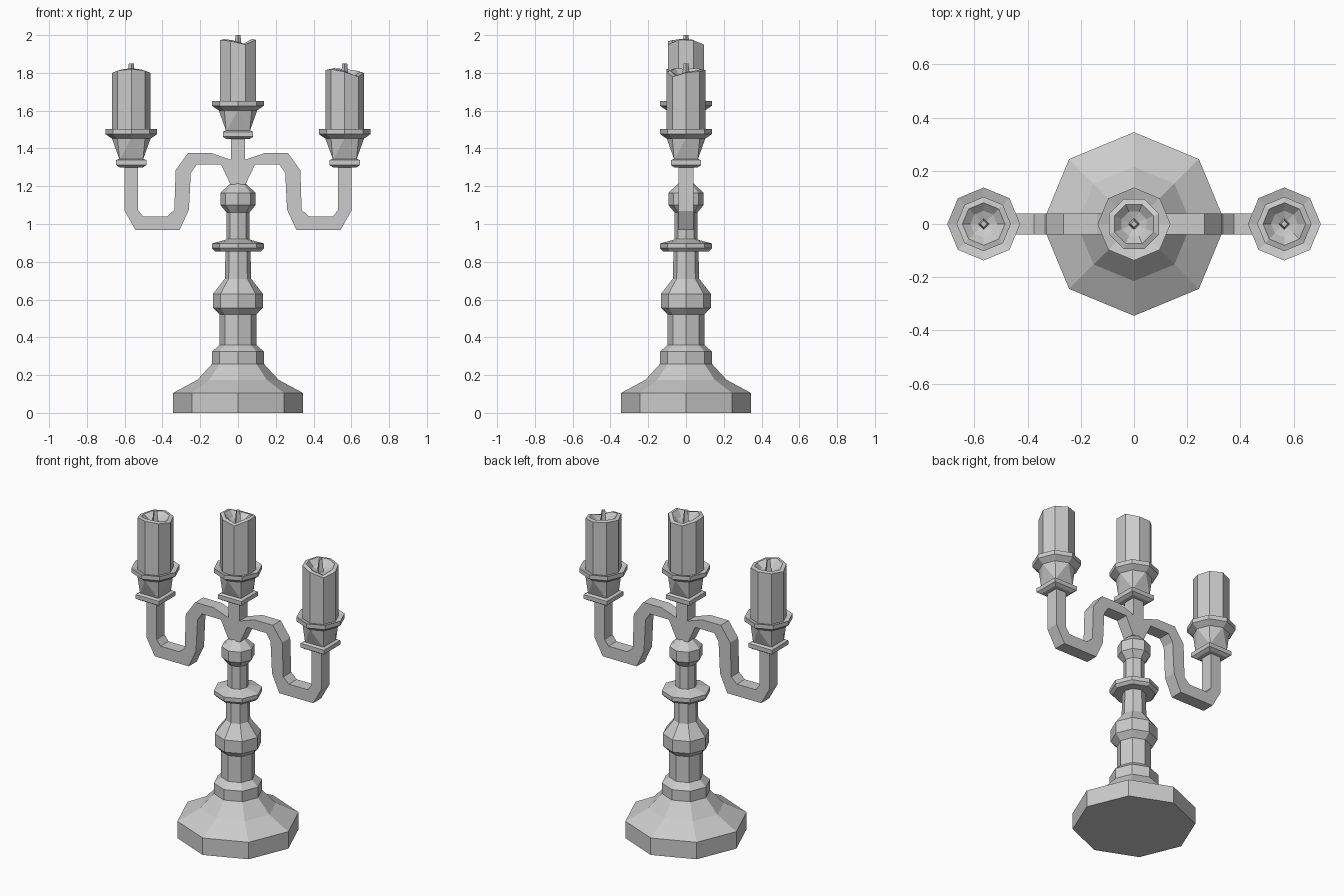
import bpy, bmesh
from math import cos, sin, radians, pi

if "Cube" in bpy.data.objects:
    bpy.data.objects.remove(bpy.data.objects["Cube"])


def finish(name, bm):
    bmesh.ops.recalc_face_normals(bm, faces=bm.faces)
    me = bpy.data.meshes.new(name)
    bm.to_mesh(me)
    bm.free()
    ob = bpy.data.objects.new(name, me)
    bpy.context.collection.objects.link(ob)
    return ob


def ring(bm, r, z, n=8, phase=0, x=0, dz=None):
    return [bm.verts.new((x + r * cos(2 * pi * i / n + phase),
                          r * sin(2 * pi * i / n + phase),
                          z + (dz[i] if dz else 0))) for i in range(n)]


def skin(bm, rings):
    """Join successive rings and cap both ends."""
    for a, b in zip(rings, rings[1:]):
        n = len(a)
        for i in range(n):
            j = (i + 1) % n
            bm.faces.new((a[i], a[j], b[j], b[i]))
    bm.faces.new(rings[0][::-1])
    bm.faces.new(rings[-1])


def lathe(name, profile, x=0, z0=0, n=8, phase=0):
    bm = bmesh.new()
    skin(bm, [ring(bm, r, z0 + z, n, phase, x) for r, z in profile])
    return finish(name, bm)


# Base and turned stem
lathe("base_and_stem", [
    (.345, 0), (.345, .105), (.215, .175), (.137, .26), (.137, .325),
    (.097, .36), (.097, .52), (.132, .555), (.132, .63), (.07, .71),
    (.066, .855), (.12, .855), (.137, .872), (.137, .897), (.07, .915),
    (.06, .92), (.06, 1.06), (.093, 1.1), (.093, 1.165), (.04, 1.215)])

# Flat branching arms, one mirrored outline
half = [(.04, 1.21), (.09, 1.315), (.22, 1.315), (.25, 1.27), (.26, 1.075),
        (.31, .967), (.542, .967), (.6, 1.07), (.6, 1.31), (.53, 1.31),
        (.53, 1.075), (.503, 1.04), (.375, 1.04), (.337, 1.075),
        (.33, 1.285), (.265, 1.375), (.14, 1.375), (.037, 1.34), (.037, 1.46)]
outline = half + [(-x, z) for x, z in reversed(half)]
bm = bmesh.new()
face = bm.faces.new([bm.verts.new((x, -.039, z)) for x, z in outline])
ext = bmesh.ops.extrude_face_region(bm, geom=[face])
bmesh.ops.translate(bm, vec=(0, .078, 0),
                    verts=[v for v in ext["geom"] if isinstance(v, bmesh.types.BMVert)])
finish("arms", bm)


def holder(tag, x, z, phase, heights):
    # Square plate under the cup
    s = 2 ** .5
    lathe(tag + "_plate", [(.062 * s, 0), (.08 * s, .012), (.08 * s, .038), (.065 * s, .045)],
          x, z, 4, pi / 4)
    # Cup body changing from square to octagon
    bm = bmesh.new()
    ring(bm, .062 * s, z + .04, 4, pi / 4, x)
    ring(bm, .103, z + .155, 8, 0, x)
    bmesh.ops.convex_hull(bm, input=bm.verts)
    finish(tag + "_cup", bm)
    # Cup rim
    lathe(tag + "_rim", [(.1, .15), (.137, .176), (.137, .202), (.095, .19)], x, z)
    # Candle with uneven melted top
    bm = bmesh.new()
    rings = [ring(bm, .102, z + .17, 8, phase, x),
             ring(bm, .102, z + .5, 8, phase, x, heights),
             ring(bm, .08, z + .505, 8, phase, x, heights),
             ring(bm, .05, z + .485, 8, phase, x, [h * .3 for h in heights]),
             ring(bm, .015, z + .475, 8, phase, x)]
    skin(bm, rings)
    finish(tag + "_candle", bm)
    # Wick
    lathe(tag + "_wick", [(.022, .465), (.013, .55)], x, z, 4)


holder("centre", 0, 1.45, pi / 8, [.022, .0, .0, .02, .024, .018, .0, .025])
holder("left", -.565, 1.3, 0, [.0, .005, .01, .005, .0, .012, .02, .012])
holder("right", .565, 1.3, 0, [.0, .008, .015, .02, .015, .02, .005, -.02])
